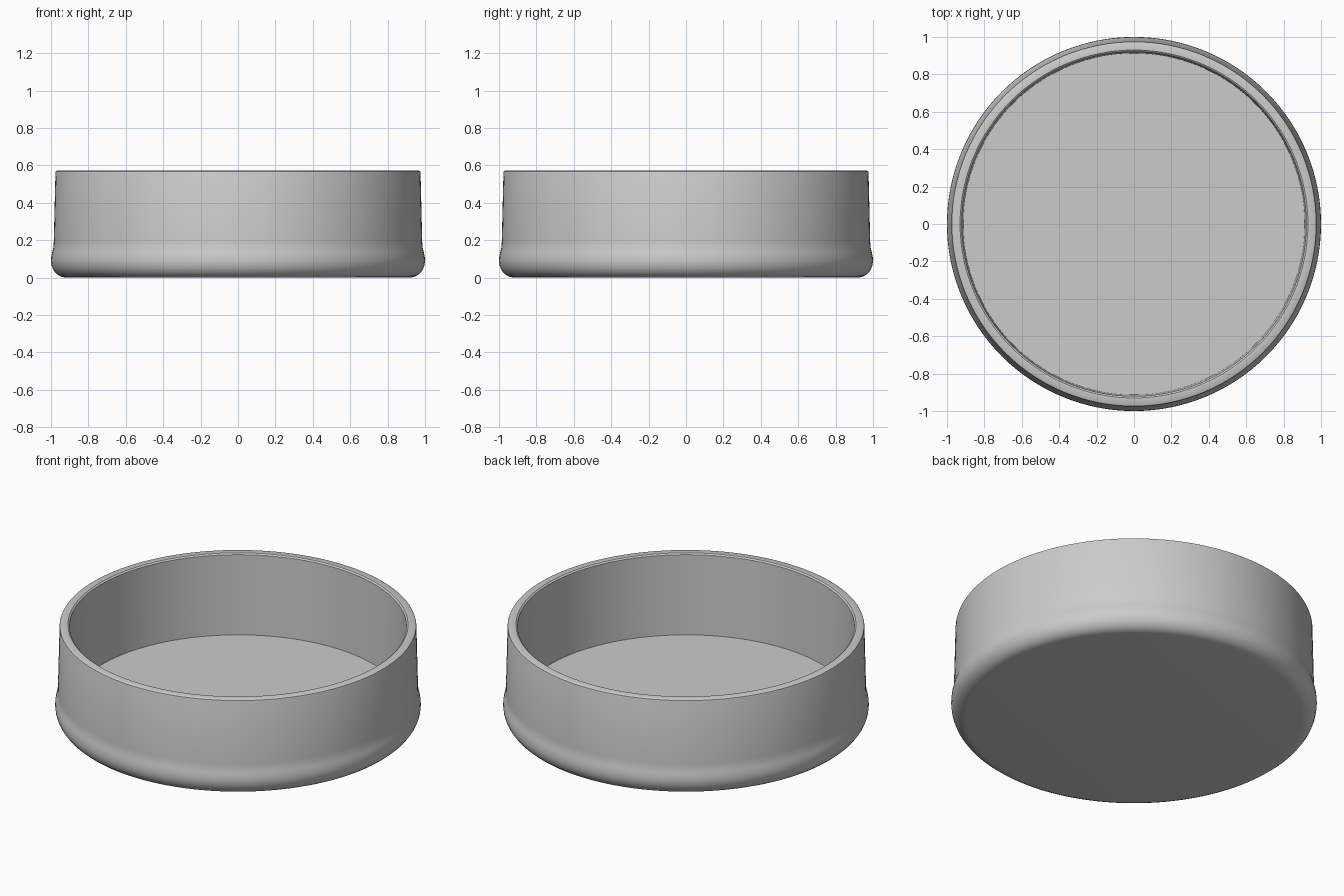
import bpy, bmesh, math

if "Cube" in bpy.data.objects:
    bpy.data.objects.remove(bpy.data.objects["Cube"])

SEGMENTS = 128

# Half cross-section (radius, height) from the underside centre, up the outside, to the inner floor
profile = [(0, 0), (0.92, 0)]
# Rounded foot bulge
profile += [(0.92 + 0.08 * math.sin(a), 0.09 - 0.09 * math.cos(a))
            for a in (math.radians(d) for d in range(15, 91, 15))]
profile += [(0.998, 0.115), (0.993, 0.137), (0.987, 0.16), (0.985, 0.19)]
# Slightly tapered outer wall and softened rim
profile += [(0.976, 0.562), (0.974, 0.568), (0.967, 0.572), (0.93, 0.572), (0.921, 0.565)]
# Inner wall and floor
profile += [(0.913, 0.085), (0, 0.085)]

bm = bmesh.new()
verts = [bm.verts.new((r, 0, z)) for r, z in profile]
edges = [bm.edges.new(pair) for pair in zip(verts, verts[1:])]
bmesh.ops.spin(bm, geom=verts + edges, cent=(0, 0, 0), axis=(0, 0, 1),
               angle=2 * math.pi, steps=SEGMENTS)
bmesh.ops.remove_doubles(bm, verts=bm.verts, dist=0.0005)
bmesh.ops.recalc_face_normals(bm, faces=bm.faces)

mesh = bpy.data.meshes.new("round_dish")
bm.to_mesh(mesh)
bm.free()

# Single grey colour
grey = bpy.data.materials.new("light_grey")
grey.diffuse_color = (0.6, 0.6, 0.6, 1)
grey.use_nodes = True
grey.node_tree.nodes["Principled BSDF"].inputs["Base Color"].default_value = grey.diffuse_color
mesh.materials.append(grey)

dish = bpy.data.objects.new("round_dish", mesh)
bpy.context.collection.objects.link(dish)
bpy.context.view_layer.objects.active = dish
dish.select_set(True)
bpy.ops.object.shade_smooth_by_angle(angle=math.radians(30))
